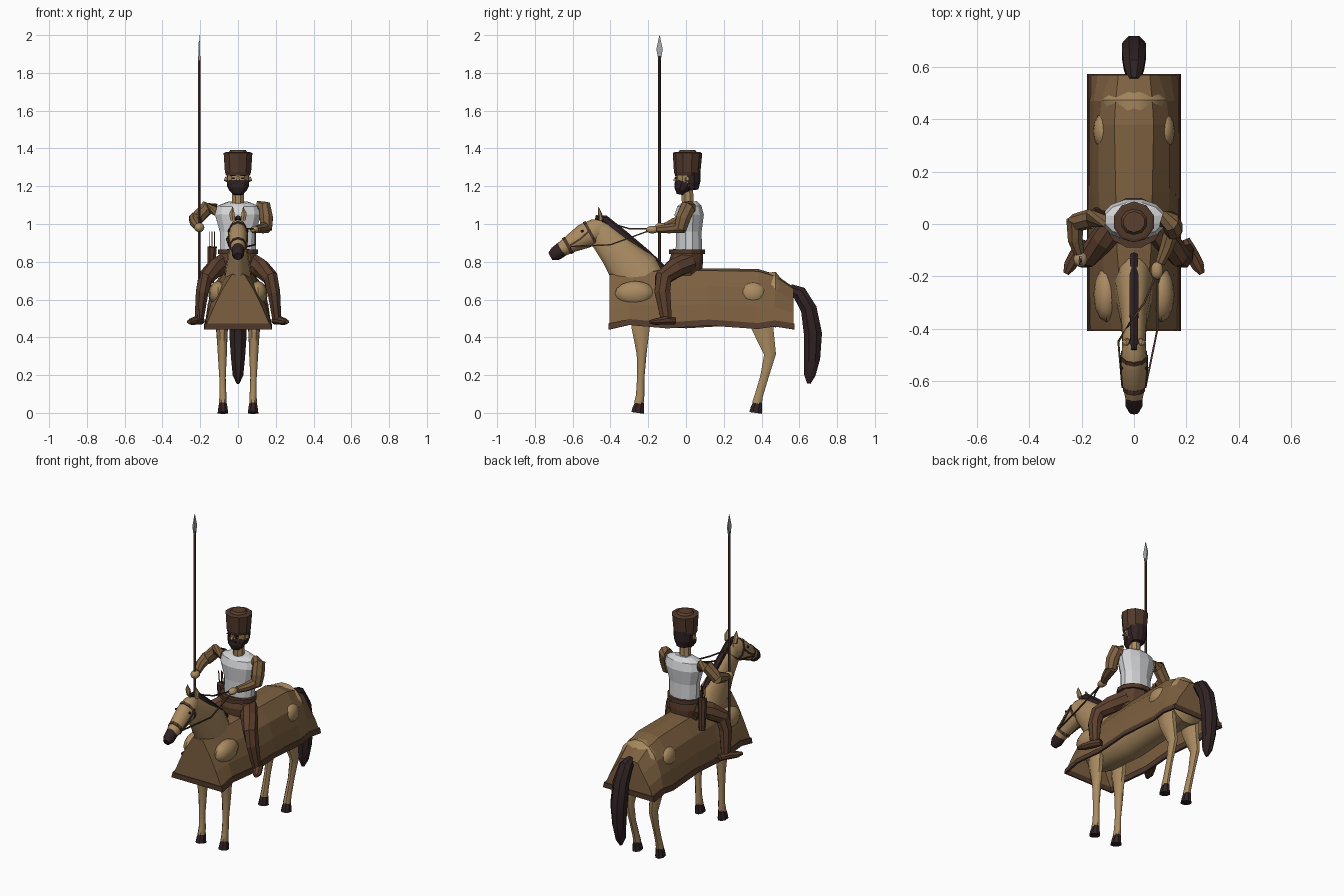
import bpy, bmesh, math
from mathutils import Vector


def srgb(r, g, b):
    f = lambda c: c / 12.92 if c <= 0.04045 else ((c + 0.055) / 1.055) ** 2.4
    return (f(r / 255), f(g / 255), f(b / 255), 1)


def material(name, *rgb):
    m = bpy.data.materials.new(name)
    m.diffuse_color = srgb(*rgb)
    return m


TAN = material("tan", 170, 139, 97)
CLOTH = material("cloth_brown", 125, 96, 64)
BORDER = material("border_brown", 80, 56, 43)
TROUSER = material("trouser_brown", 92, 63, 45)
DARK = material("dark_hair", 48, 34, 35)
WHITE = material("shirt_white", 212, 213, 215)
STEEL = material("steel", 165, 170, 172)


def finish(name, bm, mat, smooth=0):
    bmesh.ops.recalc_face_normals(bm, faces=bm.faces)
    me = bpy.data.meshes.new(name)
    bm.to_mesh(me)
    bm.free()
    me.materials.append(mat)
    if smooth:
        me.polygons.foreach_set("use_smooth", [True] * len(me.polygons))
        me.set_sharp_from_angle(angle=math.radians(smooth))
    ob = bpy.data.objects.new(name, me)
    bpy.context.collection.objects.link(ob)
    return ob


def loft(name, mat, rings, n=8, smooth=0):
    """Tube through rings of (x, y, z, half width, half depth)."""
    bm = bmesh.new()
    P = [Vector(r[:3]) for r in rings]
    loops = []
    for i, r in enumerate(rings):
        t = (P[min(i + 1, len(P) - 1)] - P[max(i - 1, 0)]).normalized()
        ref = Vector((1, 0, 0)) if abs(t.x) < 0.9 else Vector((0, 1, 0))
        side = (ref - t * ref.dot(t)).normalized()
        up = t.cross(side)
        loops.append([bm.verts.new(P[i] + side * r[3] * math.cos(a) + up * r[4] * math.sin(a))
                      for a in (2 * math.pi * (k + 0.5) / n for k in range(n))])
    for A, B in zip(loops, loops[1:]):
        for k in range(n):
            bm.faces.new((A[k], A[(k + 1) % n], B[(k + 1) % n], B[k]))
    bm.faces.new(loops[0])
    bm.faces.new(loops[-1])
    return finish(name, bm, mat, smooth)


def pair(name, mat, rings, **kw):
    for s, tag in ((-1, "right_"), (1, "left_")):
        loft(tag + name, mat, [(s * r[0], *r[1:]) for r in rings], **kw)


def blob(name, mat, c, r):
    bm = bmesh.new()
    bmesh.ops.create_uvsphere(bm, u_segments=12, v_segments=8, radius=1)
    for v in bm.verts:
        v.co = Vector(c) + Vector((v.co.x * r[0], v.co.y * r[1], v.co.z * r[2]))
    return finish(name, bm, mat, 40)


def box(name, mat, c, s):
    bm = bmesh.new()
    bmesh.ops.create_cube(bm, size=1)
    for v in bm.verts:
        v.co = Vector(c) + Vector((v.co.x * s[0], v.co.y * s[1], v.co.z * s[2]))
    return finish(name, bm, mat)


# Horse body, neck and head
loft("horse_body", TAN, [(0, -.385, .60, .04, .06), (0, -.34, .60, .08, .11), (0, -.25, .60, .11, .14),
                         (0, 0, .59, .115, .145), (0, .25, .60, .11, .14), (0, .42, .60, .122, .143),
                         (0, .475, .60, .132, .15), (0, .52, .60, .09, .09), (0, .55, .60, .05, .05)], n=16, smooth=40)
loft("horse_neck", TAN, [(0, -.22, .66, .08, .13), (0, -.27, .745, .07, .135), (0, -.37, .855, .05, .095),
                         (0, -.46, .955, .045, .07), (0, -.48, .985, .035, .05)], n=12, smooth=50)
loft("horse_head", TAN, [(0, -.43, .985, .03, .045), (0, -.47, .965, .048, .066), (0, -.54, .935, .052, .066),
                         (0, -.61, .895, .046, .048), (0, -.665, .862, .034, .038)], n=10, smooth=50)
loft("horse_muzzle", DARK, [(0, -.655, .868, .035, .04), (0, -.69, .843, .034, .038),
                            (0, -.718, .828, .02, .022)], n=10, smooth=50)
pair("horse_ear", TAN, [(.028, -.45, 1.02, .014, .014), (.032, -.455, 1.055, .016, .010),
                        (.028, -.465, 1.09, .002, .002)], n=6)
loft("horse_mane", DARK, [(0, -.12, .765, .016, .016), (0, -.20, .835, .019, .022), (0, -.33, .945, .019, .022),
                          (0, -.43, 1.025, .018, .022), (0, -.48, 1.035, .012, .012)], n=6)
loft("horse_tail", DARK, [(0, .55, .655, .025, .03), (0, .60, .635, .042, .042), (0, .65, .55, .05, .046),
                          (0, .672, .42, .05, .052), (0, .668, .29, .04, .046),
                          (0, .655, .20, .03, .033), (0, .65, .155, .008, .01)], n=8, smooth=40)

# Horse legs, hooves and the muscles bulging through the cloth
pair("horse_front_leg", TAN, [(.085, -.24, .62, .04, .07), (.085, -.24, .45, .032, .052), (.083, -.235, .31, .026, .028),
                              (.082, -.24, .18, .018, .021), (.08, -.243, .09, .02, .024), (.08, -.25, .05, .022, .028)],
     n=8, smooth=50)
pair("horse_hind_leg", TAN, [(.085, .38, .64, .04, .10), (.085, .405, .45, .034, .062), (.083, .445, .31, .025, .034),
                             (.082, .415, .19, .018, .024), (.08, .385, .09, .02, .024), (.08, .375, .05, .022, .028)],
     n=8, smooth=50)
for s, tag in ((-1, "right"), (1, "left")):
    for y, part in ((-.252, "front"), (.373, "hind")):
        loft(f"{tag}_{part}_hoof", DARK, [(s * .08, y - .004, 0, .03, .037), (s * .08, y, .028, .026, .032),
                                          (s * .08, y + .008, .058, .02, .025)], n=8)
    blob(tag + "_shoulder", TAN, (s * .105, -.27, .632), (.05, .105, .066))
    blob(tag + "_hip", TAN, (s * .115, .355, .63), (.042, .072, .06))

# Draped cloth: stations of y, ridge height, hem height, three half widths
stations = [(-.405, .742, .45, .035, .085, .13), (-.30, .755, .473, .05, .10, .145),
            (-.10, .765, .455, .065, .125, .155), (.12, .765, .47, .07, .135, .16),
            (.38, .762, .452, .075, .135, .155), (.47, .735, .465, .07, .125, .155),
            (.57, .665, .45, .06, .095, .14)]
HEM = .175
bm = bmesh.new()
rows = []
for y, zt, zb, *w in stations:
    half = list(zip((0, *w, HEM), (0, .04, .32, .64, 1)))
    prof = [(-x, f) for x, f in reversed(half)] + half[1:]
    rows.append([bm.verts.new((x, y, zt + f * (zb - zt))) for x, f in prof])
for A, B in zip(rows, rows[1:]):
    for k in range(len(A) - 1):
        bm.faces.new((A[k], A[k + 1], B[k + 1], B[k]))
bm.faces.new(rows[0])
bm.faces.new(rows[-1])
finish("horse_cloth", bm, CLOTH)

# Dark hem strip around the cloth, following its wave
bm = bmesh.new()
hem = [(HEM, s[0], s[2]) for s in stations] + [(-HEM, s[0], s[2]) for s in reversed(stations)]
sect = []
for x, y, z in hem:
    ye = .004 if y > .56 else -.004 if y < -.4 else 0
    sx = math.copysign(1, x)
    sect.append([bm.verts.new(p) for p in ((x + sx * .005, y + ye, z - .008), (x - sx * .002, y + ye, z + .024),
                                           (x - sx * .012, y - ye, z + .024), (x - sx * .008, y - ye, z - .008))])
for i, A in enumerate(sect):
    B = sect[(i + 1) % len(sect)]
    for k in range(4):
        bm.faces.new((A[k], A[(k + 1) % 4], B[(k + 1) % 4], B[k]))
finish("cloth_hem", bm, BORDER)

# Bridle and reins
for name, y, z, a, b, d in (("nose_band", -.625, .886, .045, .0485, .008), ("brow_band", -.505, .95, .053, .071, .007)):
    loft(name, BORDER, [(0, y + d, z + d * .55, a, b), (0, y - d, z - d * .55, a, b)], n=10)
pair("cheek_strap", BORDER, [(.05, -.505, .97, .005, .007), (.05, -.56, .92, .005, .007), (.044, -.625, .88, .005, .007)], n=4)
pair("horse_eye", DARK, [(.044, -.548, .962, .008, .008), (.053, -.553, .962, .006, .006)], n=6)
loft("left_rein", BORDER, [(.045, -.62, .88, .005, .005), (.09, -.40, .89, .005, .005), (.09, -.18, .97, .005, .005)], n=4)
loft("right_rein", BORDER, [(-.045, -.62, .88, .005, .005), (-.06, -.45, .92, .005, .005), (-.01, -.37, .995, .005, .005),
                            (.04, -.30, .975, .005, .005), (.09, -.18, .975, .005, .005)], n=4)

# Rider: torso, hips and legs
loft("shirt", WHITE, [(0, .015, .86, .098, .072), (0, .015, .96, .10, .07), (0, .017, 1.05, .126, .08),
                      (0, .018, 1.095, .115, .066), (0, .015, 1.115, .06, .045)], n=12)
loft("hips", TROUSER, [(0, .0, .72, .09, .08), (0, .0, .80, .11, .09), (0, .01, .855, .098, .08)], n=10)
loft("belt", BORDER, [(0, .005, .84, .11, .098), (0, .005, .866, .11, .098)], n=12)
pair("trouser_leg", TROUSER, [(.06, .02, .80, .05, .055), (.12, -.06, .765, .05, .055), (.172, -.12, .715, .042, .048),
                              (.19, -.125, .64, .036, .045), (.205, -.105, .50, .026, .032)], n=8)
pair("boot", TROUSER, [(.195, -.06, .488, .02, .02), (.215, -.105, .49, .028, .024), (.245, -.16, .483, .026, .018),
                       (.26, -.19, .482, .012, .01)], n=8)

# Rider: arms and hands
loft("right_upper_arm", CLOTH, [(-.115, .02, 1.075, .035, .035), (-.165, .02, 1.085, .04, .038),
                                (-.225, .005, 1.02, .036, .034)], n=8)
loft("right_forearm", CLOTH, [(-.225, .015, 1.03, .036, .036), (-.225, -.06, 1.005, .03, .03),
                              (-.21, -.11, .985, .022, .022)], n=8)
blob("right_hand", TAN, (-.205, -.135, .982), (.027, .03, .025))
loft("left_upper_arm", CLOTH, [(.11, .02, 1.085, .034, .04), (.14, .01, 1.09, .036, .042),
                               (.15, -.015, 1.03, .038, .042), (.15, -.03, .97, .032, .034)], n=8)
loft("left_forearm", CLOTH, [(.15, -.01, .985, .034, .034), (.125, -.09, .975, .028, .026),
                             (.10, -.15, .972, .02, .02)], n=8)
blob("left_hand", TAN, (.088, -.178, .97), (.024, .035, .02))

# Rider: neck, head, beard and face
loft("neck", TAN, [(0, .01, 1.10, .034, .034), (0, .005, 1.20, .034, .034)], n=8)
loft("head", TAN, [(0, 0, 1.175, .035, .035), (0, -.002, 1.205, .056, .052), (0, 0, 1.28, .062, .058)], n=10)
loft("hair", DARK, [(0, .03, 1.18, .042, .035), (0, .028, 1.22, .058, .048), (0, .024, 1.28, .063, .054)], n=10)
loft("beard", DARK, [(0, -.028, 1.155, .022, .022), (0, -.022, 1.18, .048, .042), (0, -.01, 1.205, .06, .052),
                     (0, -.004, 1.222, .062, .052)], n=10)
pair("ear", TAN, [(.055, .005, 1.235, .012, .014), (.07, .008, 1.24, .01, .012)], n=6)
loft("nose", TAN, [(0, -.05, 1.252, .006, .006), (0, -.063, 1.228, .011, .01)], n=4)
for s, tag in ((-1, "right"), (1, "left")):
    box(tag + "_eye", DARK, (s * .024, -.053, 1.242), (.016, .009, .007))
    box(tag + "_eyebrow", DARK, (s * .025, -.055, 1.256), (.028, .009, .006))
box("moustache", DARK, (0, -.056, 1.214), (.05, .009, .009))

# Fur hat with a raised crown
loft("hat", BORDER, [(0, .006, 1.258, .066, .064), (0, .006, 1.275, .073, .07), (0, .008, 1.375, .08, .078),
                     (0, .008, 1.38, .07, .068)], n=10)
loft("hat_crown", TROUSER, [(0, .008, 1.375, .055, .053), (0, .008, 1.392, .042, .04)], n=10)

# Quiver with arrows
loft("quiver", BORDER, [(-.145, .045, .69, .02, .02), (-.137, .03, .88, .027, .027)], n=8)
for i in range(3):
    x = -.15 + i * .013
    loft(f"arrow_{i + 1}", BORDER, [(x, .03, .87, .003, .003), (x, .02 + .01 * (i % 2), .96, .003, .003)], n=4)

# Lance
loft("lance_shaft", BORDER, [(-.205, -.14, .47, .008, .008), (-.205, -.14, 1.89, .007, .007)], n=6)
loft("lance_tip", STEEL, [(-.205, -.14, 1.865, .006, .008), (-.205, -.14, 1.925, .007, .024),
                          (-.205, -.14, 2.0, .001, .001)], n=4).rotation_euler = (0, 0, 0)
